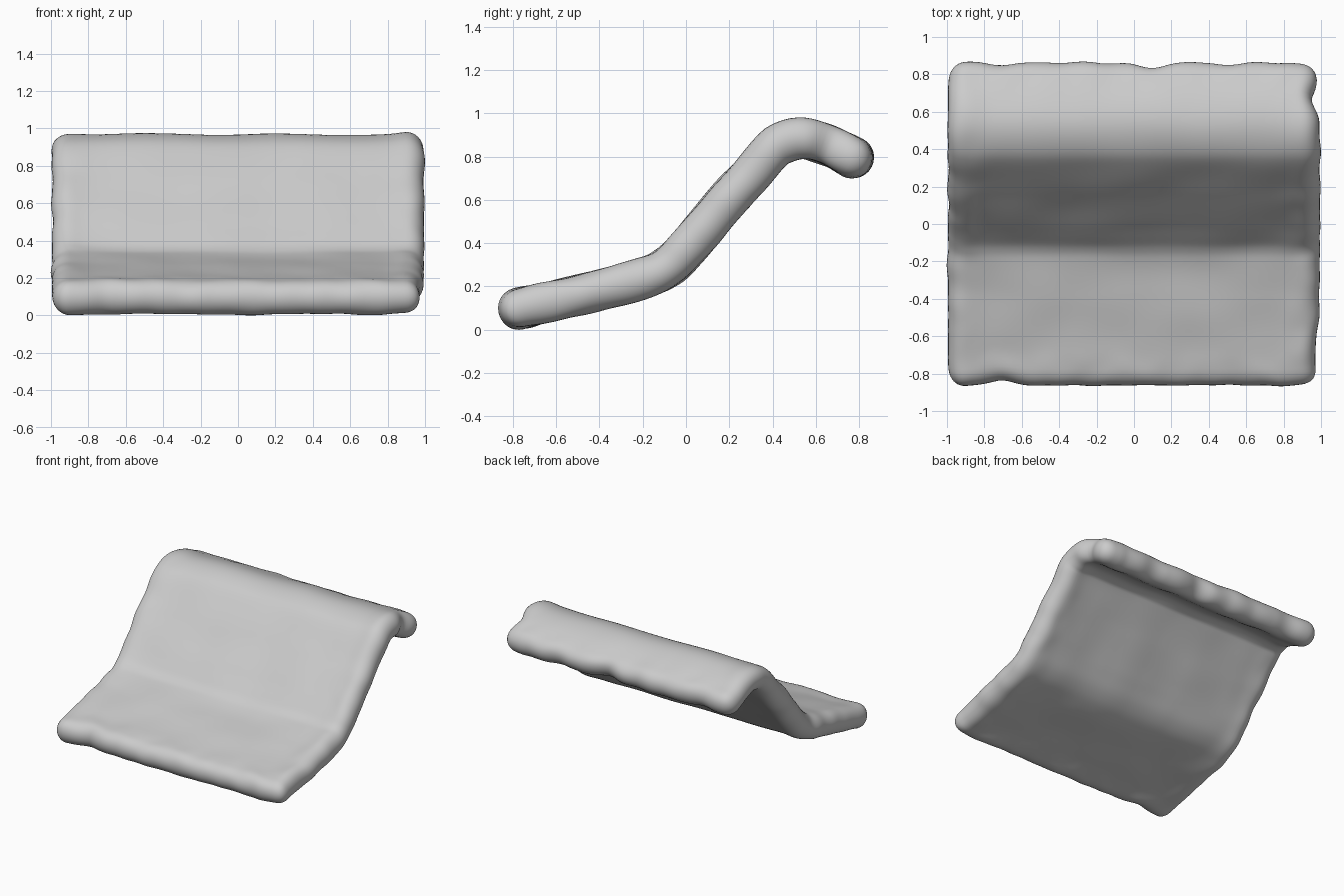
import bpy, bmesh, math
from mathutils import Vector, noise

if "Cube" in bpy.data.objects:
    bpy.data.objects.remove(bpy.data.objects["Cube"])

R = 0.093      # rim radius (half thickness)
W = 0.995      # half width in x

# centreline of the folded mat in (y, z), between the rolled end rims
KEYS = [(-0.77, 0.096), (-0.48, 0.166), (-0.2, 0.235), (-0.085, 0.287),
        (0.01, 0.385), (0.2, 0.605), (0.38, 0.81), (0.45, 0.86),
        (0.545, 0.88), (0.65, 0.855), (0.768, 0.795)]


def dense_path(keys, steps=24):
    """Catmull-Rom curve through the key points."""
    k = [Vector(p) for p in keys]
    k = [2 * k[0] - k[1]] + k + [2 * k[-1] - k[-2]]
    out = []
    for a, b, c, d in zip(k, k[1:], k[2:], k[3:]):
        for i in range(steps):
            t = i / steps
            out.append(0.5 * (2 * b + (c - a) * t + (2 * a - 5 * b + 4 * c - d) * t * t
                              + (3 * b - a - 3 * c + d) * t ** 3))
    return out + [k[-2]]


path = dense_path(KEYS)
arc = [0.0]
for a, b in zip(path, path[1:]):
    arc.append(arc[-1] + (b - a).length)
LEN = arc[-1]


def at(s):
    """Point on the path at arc length s, extended straight past the ends."""
    i = 0
    while i < len(arc) - 2 and arc[i + 1] < s:
        i += 1
    t = (s - arc[i]) / (arc[i + 1] - arc[i])
    return path[i].lerp(path[i + 1], t)


def bump(v, centre, width):
    return math.exp(-((v - centre) / width) ** 2)


def n(x, y, z):
    return noise.noise(Vector((x, y, z)))


# fine box in (x, arc length, thickness) space
bm = bmesh.new()
bmesh.ops.create_cube(bm, size=2)
for axis, cuts in ((0, 80), (1, 90), (2, 7)):
    edges = [e for e in bm.edges
             if abs(e.verts[0].co[axis] - e.verts[1].co[axis]) > 1e-4]
    bmesh.ops.subdivide_edges(bm, edges=edges, cuts=cuts, use_grid_fill=True)

half = Vector((W, LEN / 2 + R, R))
core_half = half - Vector((R, R, R))
frames = {}
for v in bm.verts:
    # round the rims
    p = Vector(v.co[i] * half[i] for i in range(3))
    core = Vector(max(-core_half[i], min(core_half[i], p[i])) for i in range(3))
    p = core + (p - core).normalized() * R
    x, s, h = p

    # slightly thinner interior, lumpy thickness near the rims
    inset = min(W - abs(x), half.y - abs(s))
    rim = bump(max(inset - 0.09, 0), 0, 0.09)
    h *= 0.93 + 0.07 * rim + 0.10 * rim * n(x * 6, s * 6, 3)
    h += 0.008 * n(x * 3, s * 4, 9 + h)

    # uneven outline
    ex = max(0, (abs(x) - W + 0.25) / 0.25)
    es = max(0, (abs(s) - half.y + 0.25) / 0.25)
    side = 1 if x > 0 else -1
    x += side * ex * 0.012 * n(side * 5, s * 7, 1)
    if s > 0:
        s += es * (0.028 * n(x * 5, 2, 4) - 0.022 * bump(x, 0.1, 0.1))
        x -= ex * (side > 0) * (0.045 * bump(s, 0.80, 0.07) + 0.02 * bump(s, 1.02, 0.14))
    else:
        s += es * (0.01 * n(x * 7, 5, 6) + 0.028 * bump(x, -0.70, 0.07))
        x -= ex * (side > 0) * 0.025 * bump(s, -0.85, 0.2)

    # bend along the path
    q = s + LEN / 2
    c = at(q)
    t = (at(q + 0.04) - at(q - 0.04)).normalized()
    v.co = (x, c.x - t.y * h, c.y + t.x * h)

bmesh.ops.smooth_vert(bm, verts=bm.verts, factor=0.3,
                      use_axis_x=True, use_axis_y=True, use_axis_z=True)

# stand on the floor
low = min(v.co.z for v in bm.verts)
for v in bm.verts:
    v.co.z -= low
bmesh.ops.recalc_face_normals(bm, faces=bm.faces)
for f in bm.faces:
    f.smooth = True

mesh = bpy.data.meshes.new("folded_mat")
bm.to_mesh(mesh)
bm.free()
obj = bpy.data.objects.new("folded_mat", mesh)
bpy.context.collection.objects.link(obj)
